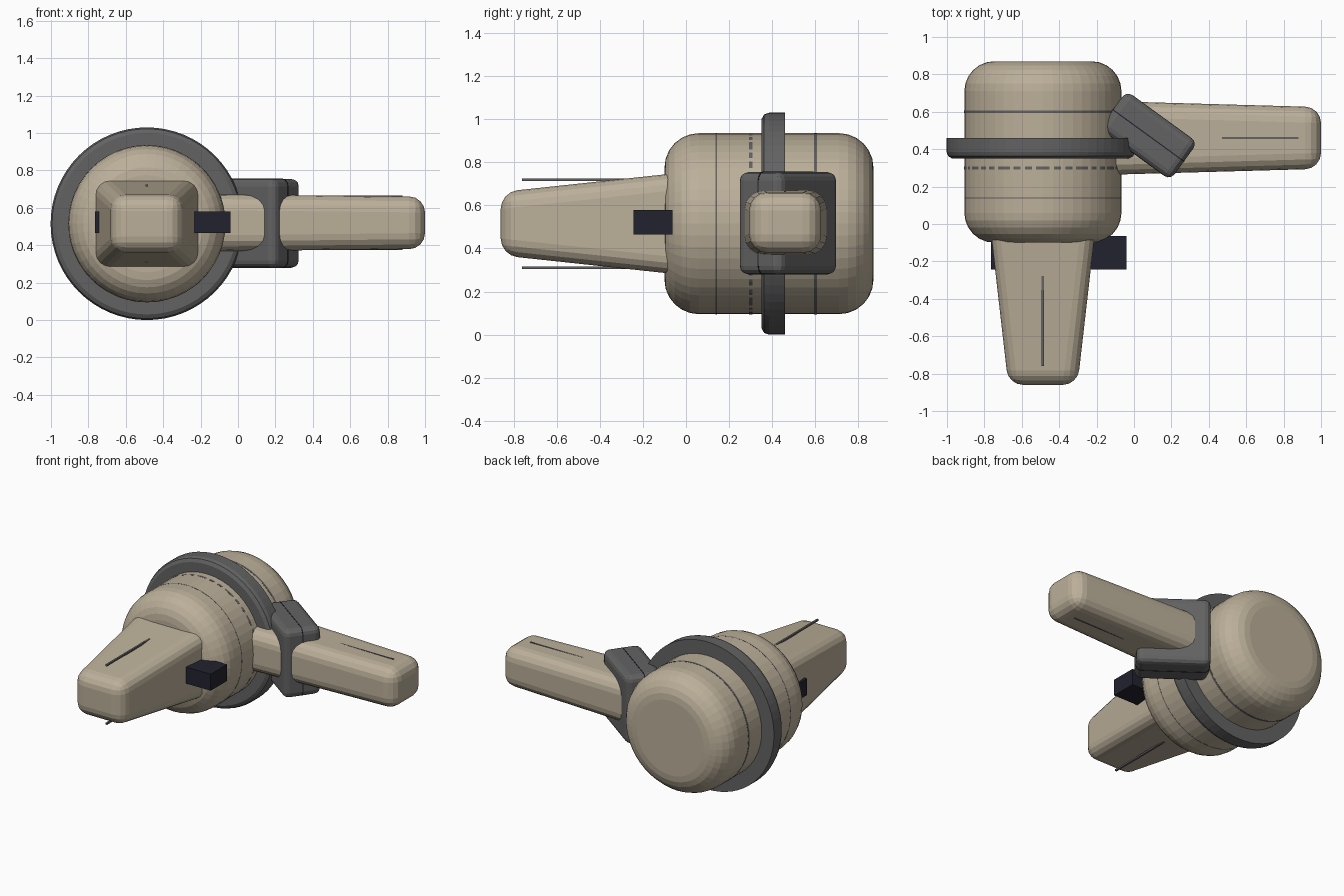
import bpy, bmesh, math
from mathutils import Vector

if "Cube" in bpy.data.objects:
    bpy.data.objects.remove(bpy.data.objects["Cube"], do_unlink=True)


def material(name, rgb):
    m = bpy.data.materials.new(name)
    m.use_nodes = True
    m.diffuse_color = (*rgb, 1)
    m.node_tree.nodes["Principled BSDF"].inputs["Base Color"].default_value = (*rgb, 1)
    return m


BEIGE = material("beige shell", (0.50, 0.43, 0.32))
GREY = material("dark grey", (0.125, 0.123, 0.125))
NAVY = material("dark navy", (0.016, 0.016, 0.028))

CX, CZ = -0.487, 0.515      # barrel axis, running along y
ARM_Y = 0.46


def finish(bm, name, mat):
    bmesh.ops.recalc_face_normals(bm, faces=bm.faces)
    me = bpy.data.meshes.new(name)
    bm.to_mesh(me)
    bm.free()
    me.materials.append(mat)
    ob = bpy.data.objects.new(name, me)
    bpy.context.collection.objects.link(ob)
    return ob


def lathe(name, profile, mat, sides=48, closed=False):
    """Turn (radius, y) points around the barrel axis."""
    bm = bmesh.new()
    rows = []
    for r, y in profile:
        rows.append([bm.verts.new((CX + r * math.cos(a), y, CZ + r * math.sin(a)))
                     for a in (2 * math.pi * i / sides for i in range(sides))])
    pairs = list(zip(rows, rows[1:]))
    if closed:
        pairs.append((rows[-1], rows[0]))
    else:
        bm.faces.new(rows[0])
        bm.faces.new(rows[-1])
    for a, b in pairs:
        for i in range(sides):
            j = (i + 1) % sides
            bm.faces.new((a[i], a[j], b[j], b[i]))
    return finish(bm, name, mat)


def box(name, center, size, mat, bevel=0, axis=None, segments=4, taper=None, turn=0):
    """Box with rounded edges; taper=(axis, cross scales) shrinks the positive end."""
    bm = bmesh.new()
    bmesh.ops.create_cube(bm, size=1)
    for v in bm.verts:
        v.co = Vector(c * s for c, s in zip(v.co, size))
        if taper and v.co[taper[0]] * taper[1] > 0:
            for k in range(3):
                v.co[k] *= taper[2][k]
    if bevel:
        edges = [e for e in bm.edges if axis is None or
                 abs((e.verts[0].co - e.verts[1].co).normalized()[axis]) > 0.9]
        bmesh.ops.bevel(bm, geom=edges, offset=bevel, segments=segments,
                        profile=0.5, affect='EDGES')
    ob = finish(bm, name, mat)
    ob.location = center
    ob.rotation_euler.z = turn
    return ob


# Barrel with rounded rims
R, RIM, FRONT, BACK = 0.42, 0.16, -0.10, 0.87
arc = [math.pi / 2 * i / 6 for i in range(7)]
profile = [(R - RIM + RIM * math.sin(a), FRONT + RIM - RIM * math.cos(a)) for a in arc]
profile += [(R - RIM + RIM * math.cos(a), BACK - RIM + RIM * math.sin(a)) for a in arc]
lathe("barrel", profile, BEIGE)

# Seam bands around the barrel
for name, y, w, r, sides in (("front_seam", 0.14, 0.006, 0.4205, 48),
                             ("middle_seam", 0.30, 0.016, 0.4208, 36),
                             ("rear_seam", 0.60, 0.014, 0.4212, 48)):
    lathe(name, [(0.41, y - w / 2), (r, y - w / 2), (r, y + w / 2), (0.41, y + w / 2)],
          GREY, sides, closed=True)

# Collar, softened on its front rim
lathe("collar", [(0.40, 0.46), (0.515, 0.46), (0.515, 0.385), (0.507, 0.363),
                 (0.485, 0.35), (0.40, 0.35)], GREY, 64, closed=True)

# Tapered snout
box("snout", (CX, -0.38, CZ), (0.59, 0.96, 0.50), BEIGE, 0.078,
    taper=(1, -1, (0.627, 1, 0.588)))

# Tapered side arm
box("side_arm", (0.375, ARM_Y, CZ + 0.005), (1.25, 0.40, 0.306), BEIGE, 0.085,
    taper=(0, 1, (1, 0.825, 0.915)))

# Thin rods above and below the snout and the arm
for side, s in (("upper", 1), ("lower", -1)):
    box(side + "_snout_rod", (CX, -0.42, CZ + 0.204 * s), (0.013, 0.68, 0.011), GREY)
    box(side + "_arm_rod", (0.59, ARM_Y, CZ + 0.005 + 0.1415 * s), (0.58, 0.009, 0.008), GREY)

# Cross block through the snout
box("cross_block", (-0.403, -0.153, CZ + 0.007), (0.725, 0.18, 0.115), NAVY)

# Angled clamp on the arm with a centre seam
TURN = math.radians(-36)
CLAMP = (0.077, 0.473, CZ + 0.002)
box("clamp", CLAMP, (0.47, 0.25, 0.475), GREY, 0.04, segments=3, turn=TURN)
box("clamp_seam", CLAMP, (0.473, 0.006, 0.478), NAVY, 0.04, axis=1, segments=3, turn=TURN)
